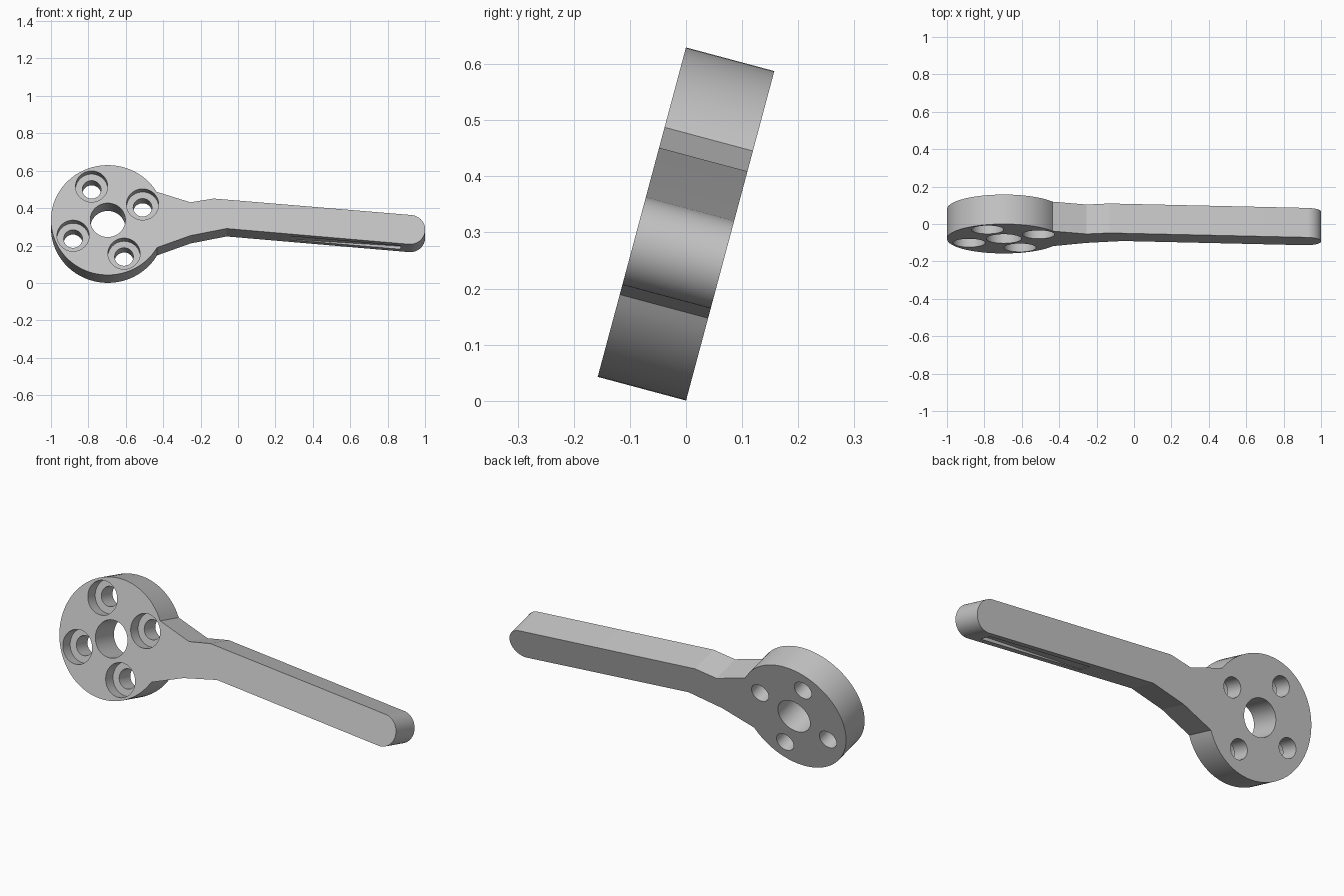
import bpy
import bmesh
from math import sin, cos, radians, pi
from mathutils import Matrix

cube = bpy.data.objects.get("Cube")
if cube:
    bpy.data.objects.remove(cube, do_unlink=True)

THICK = 0.163
HEAD_X, HEAD_R = -0.696, 0.304
TIP_X, TIP_Z, TIP_R = 0.92, -0.053, 0.081
SLOPE = radians(-4.9)

grey = bpy.data.materials.new("light grey")
grey.use_nodes = True
grey.diffuse_color = (0.55, 0.55, 0.55, 1)
grey.node_tree.nodes["Principled BSDF"].inputs["Base Color"].default_value = (0.55, 0.55, 0.55, 1)


def arc(cx, cz, r, start, end, steps):
    """Points on an arc, angles in radians."""
    angles = [start + (end - start) * i / steps for i in range(steps + 1)]
    return [(cx + r * cos(a), cz + r * sin(a)) for a in angles]


def prism(name, outline, y0, y1):
    """Extrude an x-z outline from y0 to y1."""
    bm = bmesh.new()
    face = bm.faces.new([bm.verts.new((x, y0, z)) for x, z in outline])
    result = bmesh.ops.extrude_face_region(bm, geom=[face])
    verts = [v for v in result["geom"] if isinstance(v, bmesh.types.BMVert)]
    bmesh.ops.translate(bm, verts=verts, vec=(0, y1 - y0, 0))
    bmesh.ops.recalc_face_normals(bm, faces=bm.faces)
    mesh = bpy.data.meshes.new(name)
    bm.to_mesh(mesh)
    bm.free()
    obj = bpy.data.objects.new(name, mesh)
    bpy.context.collection.objects.link(obj)
    return obj


def cut(target, cutter):
    """Subtract a cutter and discard it."""
    cutter.hide_render = True
    bpy.context.view_layer.objects.active = target
    mod = target.modifiers.new("cut", 'BOOLEAN')
    mod.operation = 'DIFFERENCE'
    mod.solver = 'EXACT'
    mod.object = cutter
    bpy.ops.object.modifier_apply(modifier=mod.name)
    bpy.data.objects.remove(cutter, do_unlink=True)


def drill(target, x, z, r, y0, y1):
    cut(target, prism("drill", arc(x, z, r, 0, 2 * pi, 64)[:-1], y0, y1))


# Round head, flared neck and straight arm with a rounded tip
outline = arc(HEAD_X, 0, HEAD_R, radians(31), radians(330), 72)
outline += [(-0.254, -0.086), (-0.061, -0.047)]
outline += arc(TIP_X, TIP_Z, TIP_R, SLOPE - pi / 2, SLOPE + pi / 2, 36)
outline += [(-0.131, 0.119), (-0.254, 0.098)]
lever = prism("lever", outline, -THICK / 2, THICK / 2)
lever.data.materials.append(grey)

# Centre hole and four counterbored screw holes
drill(lever, HEAD_X, 0, 0.094, -0.2, 0.2)
for i in range(4):
    a = radians(25 + 90 * i)
    x, z = HEAD_X + 0.205 * cos(a), 0.205 * sin(a)
    drill(lever, x, z, 0.086, -0.2, -THICK / 2 + 0.065)
    drill(lever, x, z, 0.05, -0.2, 0.2)


# Shallow tapered slot under the arm
def underside(x):
    return -0.047 + (x + 0.061) * sin(SLOPE) / cos(SLOPE)


slot = [(0.28, underside(0.28) - 0.03), (0.87, underside(0.87) - 0.03),
        (0.87, underside(0.87) + 0.014), (0.28, underside(0.28) + 0.001)]
cut(lever, prism("slot", slot, -0.037, 0.037))

# Lean the lever back and raise it to the ground
lever.data.transform(Matrix.Translation((0, 0, 0.315)) @ Matrix.Rotation(radians(-15), 4, 'X'))
bpy.ops.object.select_all(action='DESELECT')
lever.select_set(True)
bpy.context.view_layer.objects.active = lever
bpy.ops.object.shade_smooth_by_angle(angle=radians(7))
